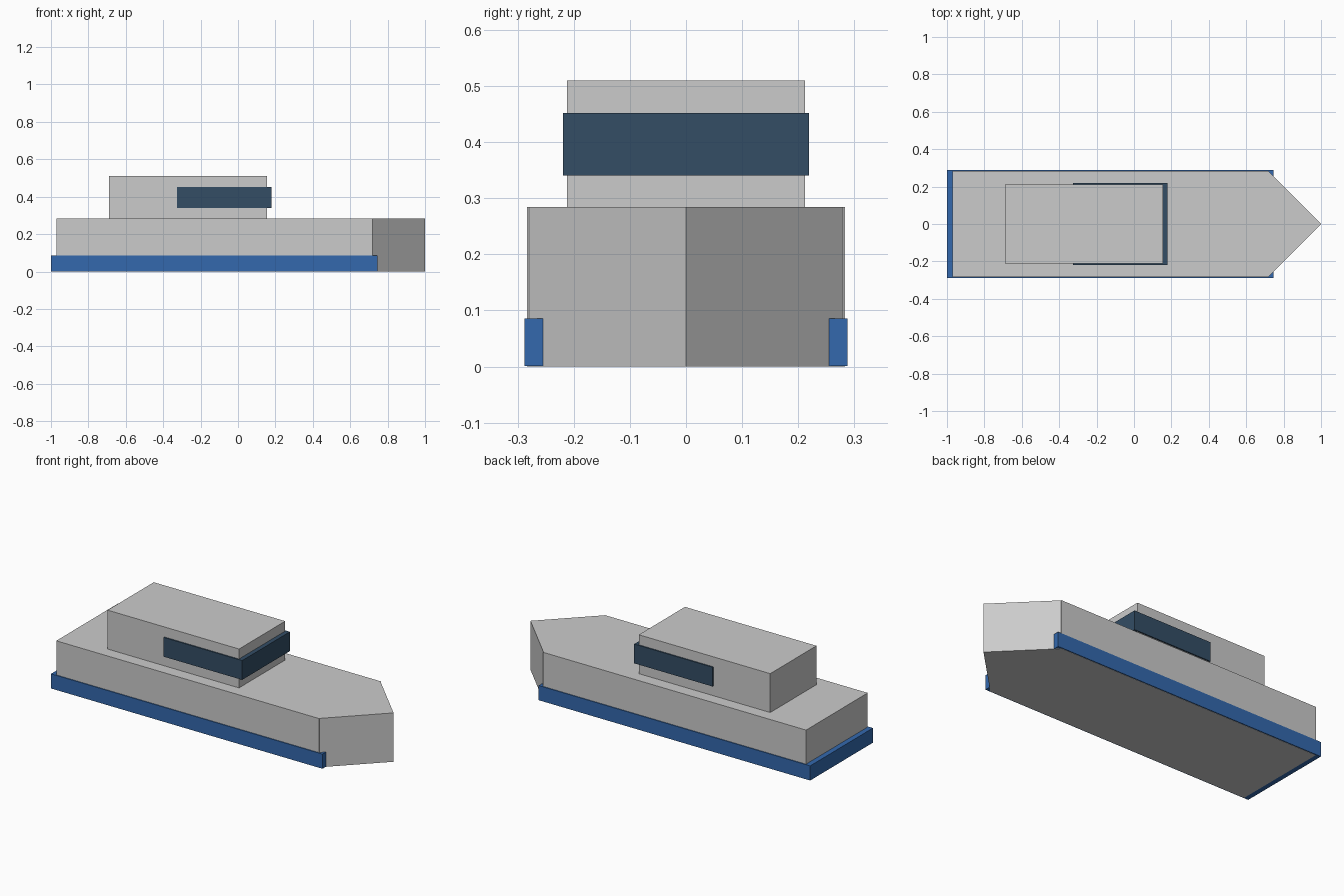
import bpy
import bmesh

if "Cube" in bpy.data.objects:
    bpy.data.objects.remove(bpy.data.objects["Cube"])


def material(name, color):
    mat = bpy.data.materials.new(name)
    mat.diffuse_color = (*color, 1.0)
    mat.use_nodes = True
    mat.node_tree.nodes["Principled BSDF"].inputs["Base Color"].default_value = mat.diffuse_color
    return mat


def prism(name, outline, z0, z1, mat=None):
    """Extrude a plan-view outline from z0 up to z1."""
    bm = bmesh.new()
    face = bm.faces.new([bm.verts.new((x, y, z0)) for x, y in outline])
    top = bmesh.ops.extrude_face_region(bm, geom=[face])["geom"]
    verts = [v for v in top if isinstance(v, bmesh.types.BMVert)]
    bmesh.ops.translate(bm, verts=verts, vec=(0, 0, z1 - z0))
    bmesh.ops.recalc_face_normals(bm, faces=bm.faces)
    mesh = bpy.data.meshes.new(name)
    bm.to_mesh(mesh)
    bm.free()
    obj = bpy.data.objects.new(name, mesh)
    bpy.context.collection.objects.link(obj)
    if mat:
        mesh.materials.append(mat)
    return obj


def block(name, x0, x1, half_width, z0, z1, mat=None):
    w = half_width
    return prism(name, [(x0, -w), (x1, -w), (x1, w), (x0, w)], z0, z1, mat)


blue = material("blue_paint", (0.033, 0.14, 0.42))
glass = material("dark_glass", (0.033, 0.075, 0.13))

# Hull with a pointed bow, very slightly narrower than the body
port_side = [(-0.97, 0.283), (0.72, 0.283), (0.72, 0.28)]
starboard_side = [(x, -y) for x, y in port_side]
prism("hull", starboard_side + [(1.0, 0.0)] + port_side[::-1], 0.0, 0.284)

# Blue band around the waterline, a hair above the hull bottom
block("waterline_band", -1.0, 0.745, 0.288, 0.001, 0.086, blue)

# Cabin with a wraparound window
block("cabin", -0.69, 0.155, 0.212, 0.284, 0.51)
block("cabin_window", -0.325, 0.18, 0.219, 0.34, 0.452, glass)
